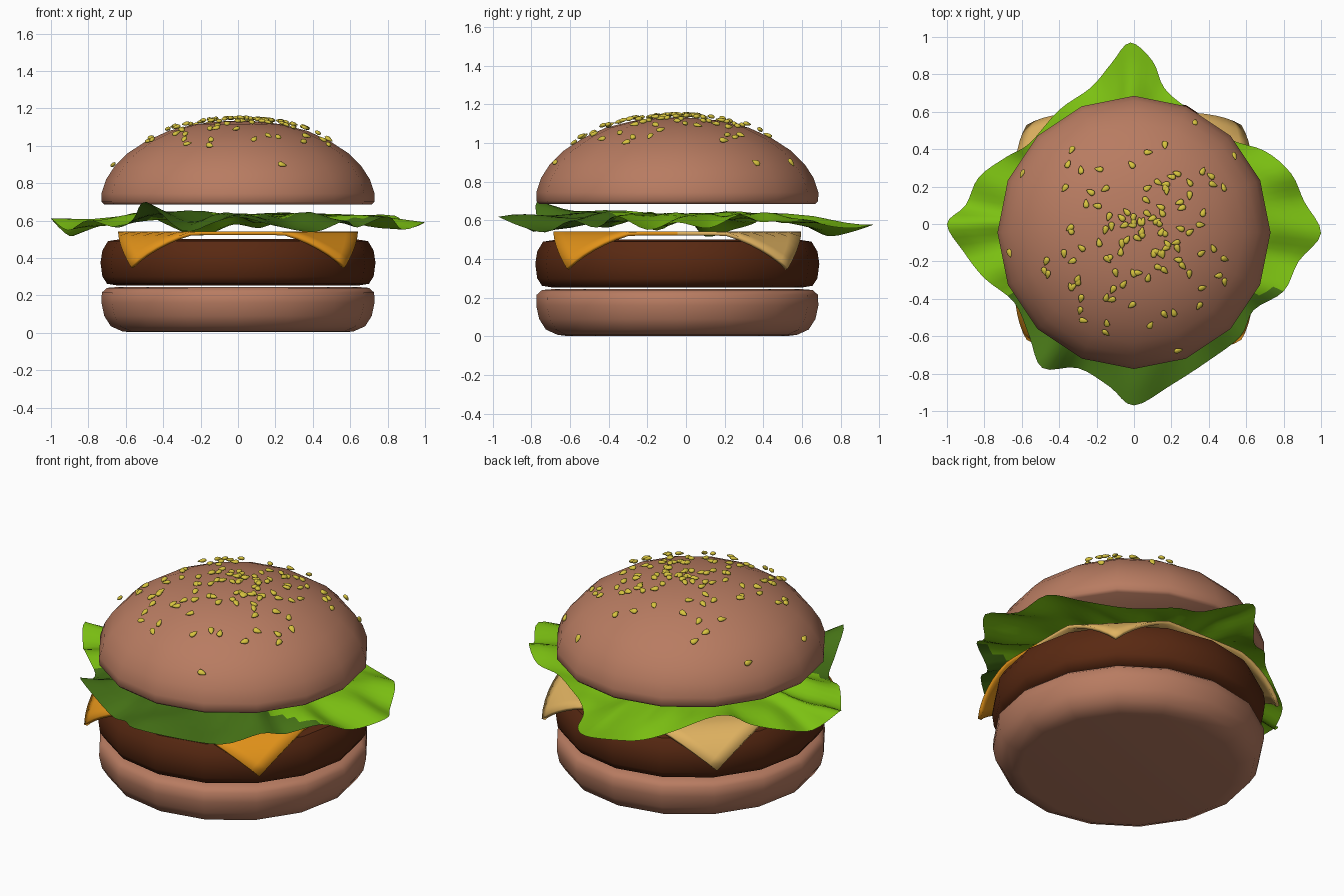
import bpy, bmesh, math, random
from mathutils import Vector, Matrix

if "Cube" in bpy.data.objects:
    bpy.data.objects.remove(bpy.data.objects["Cube"])

random.seed(4)
CY = -0.045          # the stack sits slightly towards the front
SIDES = 16


def material(name, rgb):
    m = bpy.data.materials.new(name)
    m.diffuse_color = (*rgb, 1)
    m.use_nodes = True
    m.node_tree.nodes["Principled BSDF"].inputs["Base Color"].default_value = m.diffuse_color
    return m


BUN = material("baked bun", (0.48, 0.20, 0.12))
MEAT = material("brown patty", (0.10, 0.022, 0.006))
ORANGE = material("orange cheese", (0.76, 0.29, 0.01))
TAN = material("pale cheese", (0.75, 0.45, 0.12))
LIGHT = material("bright lettuce", (0.20, 0.53, 0.006))
DARK = material("dark lettuce", (0.06, 0.17, 0.008))
SEED = material("yellow seed", (0.68, 0.55, 0.05))


def make_object(name, bm, mats, angle=50):
    mesh = bpy.data.meshes.new(name)
    bm.to_mesh(mesh)
    bm.free()
    for m in mats:
        mesh.materials.append(m)
    ob = bpy.data.objects.new(name, mesh)
    bpy.context.collection.objects.link(ob)
    bpy.ops.object.select_all(action='DESELECT')
    ob.select_set(True)
    bpy.context.view_layer.objects.active = ob
    bpy.ops.object.shade_smooth_by_angle(angle=math.radians(angle))
    return ob


def lathe(name, profile, mat):
    """Turn a (radius, z) profile, bottom to top, into a capped 16-sided solid."""
    bm = bmesh.new()
    rings = []
    for r, z in profile:
        rings.append([bm.verts.new((r * math.cos(2 * math.pi * i / SIDES),
                                    CY + r * math.sin(2 * math.pi * i / SIDES), z))
                      for i in range(SIDES)])
    for a, b in zip(rings, rings[1:]):
        for i in range(SIDES):
            j = (i + 1) % SIDES
            bm.faces.new((a[i], a[j], b[j], b[i]))
    bm.faces.new(rings[0][::-1])
    bm.faces.new(rings[-1])
    return make_object(name, bm, [mat])


# Buns and patty
lathe("bottom_bun", [(0.58, 0.003), (0.62, 0.008), (0.68, 0.035), (0.715, 0.09), (0.73, 0.16),
                     (0.728, 0.215), (0.70, 0.24), (0.64, 0.245)], BUN)
lathe("patty", [(0.64, 0.252), (0.70, 0.262), (0.725, 0.30), (0.735, 0.375),
                (0.725, 0.44), (0.695, 0.49), (0.63, 0.50)], MEAT)
DOME = [(0.715, 0.685), (0.729, 0.70), (0.73, 0.745), (0.705, 0.82), (0.66, 0.89), (0.59, 0.96),
        (0.49, 1.025), (0.37, 1.08), (0.23, 1.115), (0.10, 1.13), (0.02, 1.133)]
lathe("top_bun", DOME, BUN)

# Cheese slice: square sheet with drooping corners
bm = bmesh.new()
bmesh.ops.create_grid(bm, x_segments=20, y_segments=20, size=0.64)
for v in bm.verts:
    t = max(0, (abs(v.co.x) + abs(v.co.y) - 0.88) / 0.40)
    v.co.z = 0.535 - 0.185 * t ** 1.25
    k = 1 - 0.11 * t ** 2
    v.co.x *= k
    v.co.y = v.co.y * k + CY
for f in bm.faces:
    f.material_index = 0 if f.calc_center_median().y < CY else 1
cheese = make_object("cheese_slice", bm, [ORANGE, TAN])
solid = cheese.modifiers.new("thickness", 'SOLIDIFY')
solid.thickness = 0.02
solid.offset = -0.3

# Lettuce leaf: ruffled outline filled with shrinking rings
RIM = [(1, -.05, .60), (.91, .12, .57), (.84, .27, .62), (.70, .39, .58), (.5, .46, .6),
       (.27, .63, .6), (.16, .73, .56), (.1, .87, .55), (-.02, .97, .58), (-.12, .86, .55),
       (-.23, .73, .53), (-.4, .61, .58), (-.56, .43, .64), (-.68, .36, .6), (-.83, .25, .56),
       (-.9, .1, .51), (-1, 0, .60), (-.91, -.15, .54), (-.8, -.29, .61), (-.64, -.42, .57),
       (-.56, -.6, .6), (-.49, -.77, .69), (-.3, -.77, .55), (-.13, -.87, .6), (0, -.97, .62),
       (.2, -.86, .56), (.4, -.73, .54), (.57, -.6, .61), (.64, -.46, .56), (.8, -.36, .61),
       (.88, -.2, .55)]
rim = [Vector(p) for p in RIM]
n = len(rim)
STEPS = 4
outline = []
for i in range(n):
    p0, p1, p2, p3 = (rim[(i + k) % n] for k in (-1, 0, 1, 2))
    for s in range(STEPS):
        t = s / STEPS
        outline.append(0.5 * (2 * p1 + (p2 - p0) * t + (2 * p0 - 5 * p1 + 4 * p2 - p3) * t * t
                              + (3 * p1 - p0 - 3 * p2 + p3) * t ** 3))
bm = bmesh.new()
rings = []
for s in (1, 0.93, 0.86, 0.78, 0.68, 0.55, 0.4, 0.2):
    ring = []
    for i, p in enumerate(outline):
        a = math.atan2(p.y, p.x)
        ripple = 0.022 * s * math.sin(13 * a + 9 * s) * math.sin(3.1 * s)
        z = 0.635 + (p.z - 0.635) * s ** 2.5 + ripple + 0.012 * s * math.sin(7 * a - 8 * s)
        ring.append(bm.verts.new((max(-1, min(1, p.x * s)), p.y * s, z)))
    rings.append(ring)
m = len(outline)
for a, b in zip(rings, rings[1:]):
    for i in range(m):
        j = (i + 1) % m
        bm.faces.new((a[i], a[j], b[j], b[i]))
bm.faces.new(rings[-1])
for f in bm.faces:
    f.material_index = 1 if f.calc_center_median().y < -0.36 else 0
make_object("lettuce_leaf", bm, [LIGHT, DARK], 60)


# Sesame-like seeds scattered over the dome, denser at the top
def dome_point(r):
    for (r0, z0), (r1, z1) in zip(DOME[2:], DOME[3:]):
        if r1 <= r <= r0:
            return z0 + (z1 - z0) * (r - r0) / (r1 - r0), Vector((z0 - z1, r1 - r0))
    return DOME[-1][1], Vector((0, -1))


bm = bmesh.new()
for k in range(115):
    r = 0.03 + 0.52 * random.random() ** 1.0
    if k % 24 == 0:
        r = 0.66
    a = random.uniform(0, 2 * math.pi)
    z, slope = dome_point(r)
    normal = Vector((-slope.x * math.cos(a), -slope.x * math.sin(a), -slope.y)).normalized()
    normal.z = abs(normal.z)
    if normal.x * math.cos(a) + normal.y * math.sin(a) < 0:
        normal.x, normal.y = -normal.x, -normal.y
    place = Vector((r * math.cos(a), CY + r * math.sin(a), z)) + normal * 0.018
    turn = normal.to_track_quat('Z', 'Y').to_matrix().to_4x4()
    spin = Matrix.Rotation(random.uniform(0, 2 * math.pi), 4, 'Z')
    tilt = Matrix.Rotation(random.uniform(-0.3, 0.3), 4, 'X')
    new = bmesh.ops.create_icosphere(bm, subdivisions=2, radius=1)["verts"]
    for v in new:
        taper = 0.75 - 0.35 * v.co.x
        v.co = Vector((v.co.x * 0.025, v.co.y * 0.02 * taper, v.co.z * 0.013 * taper))
    bmesh.ops.transform(bm, matrix=Matrix.Translation(place) @ turn @ spin @ tilt, verts=new)
make_object("seeds", bm, [SEED])
